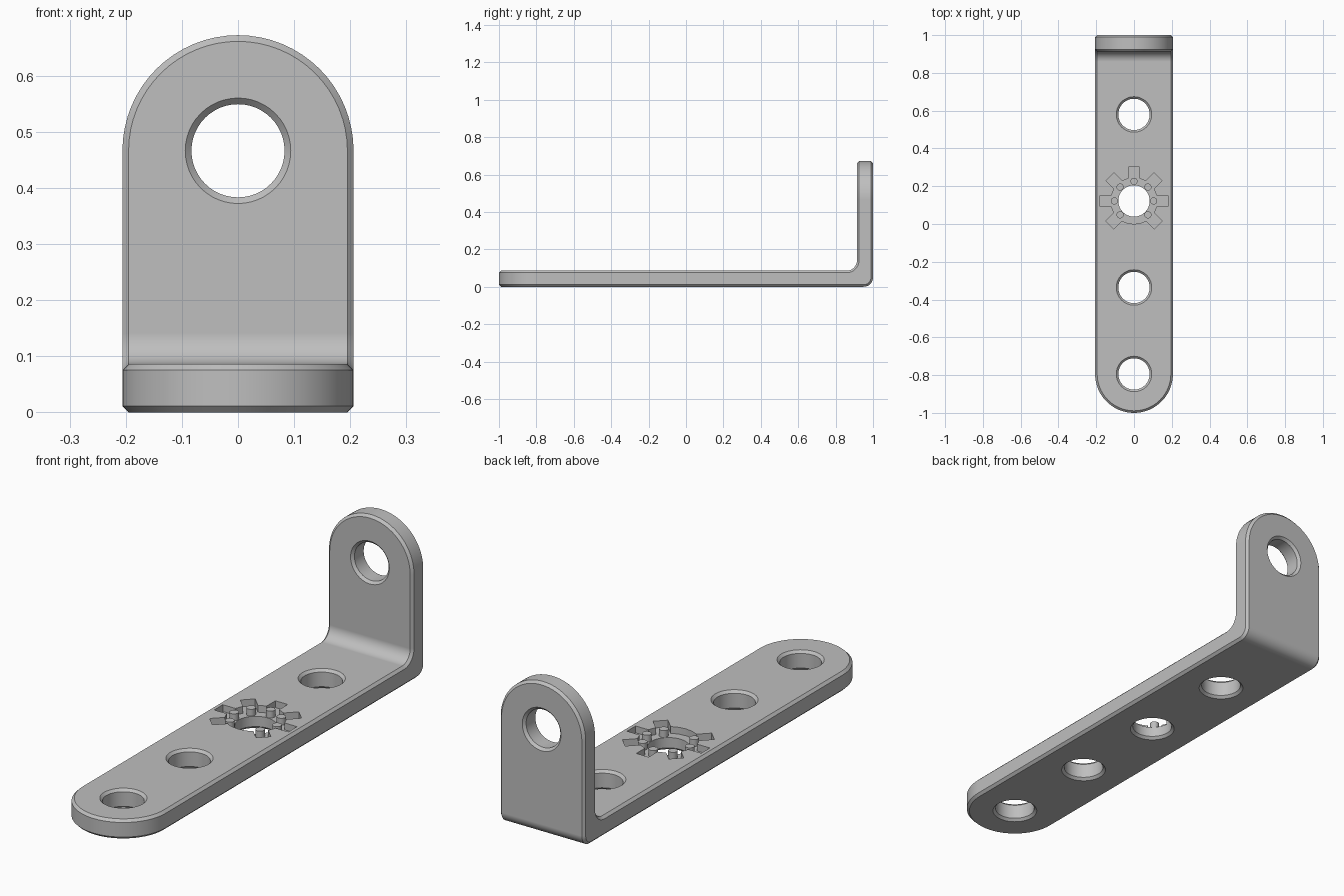
import bpy, bmesh
from math import sin, cos, pi
from mathutils import Matrix, Vector

if "Cube" in bpy.data.objects:
    bpy.data.objects.remove(bpy.data.objects["Cube"])

HALF = 0.206           # half width and end radius
THICK = 0.086
CHAMFER = 0.011
HOLE = 0.083
FRONT, TOP = -1 + HALF, 0.466      # centres of the rounded ends
PITCH = 0.458
HOLES_Y = [FRONT + PITCH * i for i in range(4)]
GEAR_Y = HOLES_Y[2]
DEPTH = 0.03
SPOKES = [k * pi / 4 for k in range(8)]     # 6 points to the front

steel = bpy.data.materials.new("grey_steel")
steel.use_nodes = True
colour = (0.52, 0.52, 0.52, 1)
steel.diffuse_color = colour
steel.node_tree.nodes["Principled BSDF"].inputs["Base Color"].default_value = colour


def finish(name, bm):
    bmesh.ops.recalc_face_normals(bm, faces=bm.faces)
    mesh = bpy.data.meshes.new(name)
    bm.to_mesh(mesh)
    bm.free()
    obj = bpy.data.objects.new(name, mesh)
    bpy.context.collection.objects.link(obj)
    mesh.materials.append(steel)
    return obj


def cylinder(bm, centre, radius, height, turn=Matrix(), sides=48):
    bmesh.ops.create_cone(bm, cap_ends=True, segments=sides, radius1=radius, radius2=radius,
                          depth=height, matrix=Matrix.Translation(centre) @ turn)


def apply(obj, kind, **settings):
    mod = obj.modifiers.new(kind.lower(), kind)
    for key, value in settings.items():
        setattr(mod, key, value)
    bpy.ops.object.select_all(action='DESELECT')
    bpy.context.view_layer.objects.active = obj
    obj.select_set(True)
    bpy.ops.object.modifier_apply(modifier=mod.name)


def cut(obj, cutter):
    cutter.hide_render = True
    apply(obj, 'BOOLEAN', operation='DIFFERENCE', solver='EXACT', object=cutter)
    bpy.data.objects.remove(cutter)


# Bent strip: stations of (half width, inner point, outer point) in the side plane
R_IN, R_OUT, STEPS = 0.055, 0.05, 16
stations = []
for i in range(STEPS + 1):                          # rounded front end
    a = pi / 2 * i / STEPS
    y = FRONT - HALF * cos(a)
    stations.append((HALF * sin(a), (y, THICK), (y, 0)))
for i in range(STEPS + 1):                          # bend
    a = -pi / 2 + pi / 2 * i / STEPS
    inner = (1 - THICK - R_IN + R_IN * cos(a), THICK + R_IN + R_IN * sin(a))
    outer = (1 - R_OUT + R_OUT * cos(a), R_OUT + R_OUT * sin(a))
    stations.append((HALF, inner, outer))
for i in range(STEPS + 1):                          # rounded upright top
    a = pi / 2 * i / STEPS
    z = TOP + HALF * sin(a)
    stations.append((HALF * cos(a), (1 - THICK, z), (1, z)))

bm = bmesh.new()
rings = []
for w, p, q in stations:
    rings.append([bm.verts.new((x, *pt)) for x, pt in ((-w, p), (w, p), (w, q), (-w, q))])
for r, s in zip(rings, rings[1:]):
    for k in range(4):
        bm.faces.new((r[k], r[(k + 1) % 4], s[(k + 1) % 4], s[k]))
bmesh.ops.remove_doubles(bm, verts=bm.verts, dist=1e-4)
bmesh.ops.dissolve_degenerate(bm, edges=bm.edges, dist=1e-5)
bmesh.ops.dissolve_limit(bm, angle_limit=0.01, verts=bm.verts, edges=bm.edges)
bracket = finish("bracket", bm)

# Round holes, then one chamfer along every rim
bm = bmesh.new()
for y in HOLES_Y:
    cylinder(bm, (0, y, THICK / 2), HOLE, 0.2)
cylinder(bm, (0, 1 - THICK / 2, TOP), HOLE, 0.2, Matrix.Rotation(pi / 2, 4, 'X'))
cut(bracket, finish("hole_cutter", bm))
apply(bracket, 'BEVEL', width=CHAMFER, segments=1, limit_method='ANGLE',
      angle_limit=1.0, use_clamp_overlap=False)

# Toothed recess around the third hole, with no tooth at the front
ROOT, TIP, TOOTH = 0.122, 0.18, 0.03
outline = []
for k, a in enumerate(SPOKES):
    along, side = Vector((cos(a), sin(a), 0)), Vector((-sin(a), cos(a), 0))
    if k != 6:
        foot = (ROOT ** 2 - TOOTH ** 2) ** 0.5
        for r, t in ((foot, -1), (TIP, -1), (TIP, 1), (foot, 1)):
            outline.append(along * r + side * TOOTH * t)
    else:
        outline += [Vector((cos(a + d), sin(a + d), 0)) * ROOT for d in (-0.25, 0, 0.25)]
    mid = a + pi / 8
    outline.append(Vector((cos(mid), sin(mid), 0)) * ROOT)
bm = bmesh.new()
base = Vector((0, GEAR_Y, THICK - DEPTH))
face = bm.faces.new([bm.verts.new(base + v) for v in outline])
grown = bmesh.ops.extrude_face_region(bm, geom=[face])["geom"]
bmesh.ops.translate(bm, vec=(0, 0, 0.1), verts=[v for v in grown if isinstance(v, bmesh.types.BMVert)])
cut(bracket, finish("recess_cutter", bm))

# Small pins standing in the recess
bm = bmesh.new()
for k, a in enumerate(SPOKES):
    if k != 6:
        cylinder(bm, (0.104 * cos(a), GEAR_Y + 0.104 * sin(a), THICK - DEPTH / 2 - 0.002),
                 0.019, DEPTH + 0.004, sides=20)
pins = finish("recess_pins", bm)

# Smooth round walls, crisp chamfers
for obj in (bracket, pins):
    bpy.ops.object.select_all(action='DESELECT')
    bpy.context.view_layer.objects.active = obj
    obj.select_set(True)
    bpy.ops.object.shade_smooth_by_angle(angle=0.5)
    apply(obj, 'WEIGHTED_NORMAL', keep_sharp=True)
